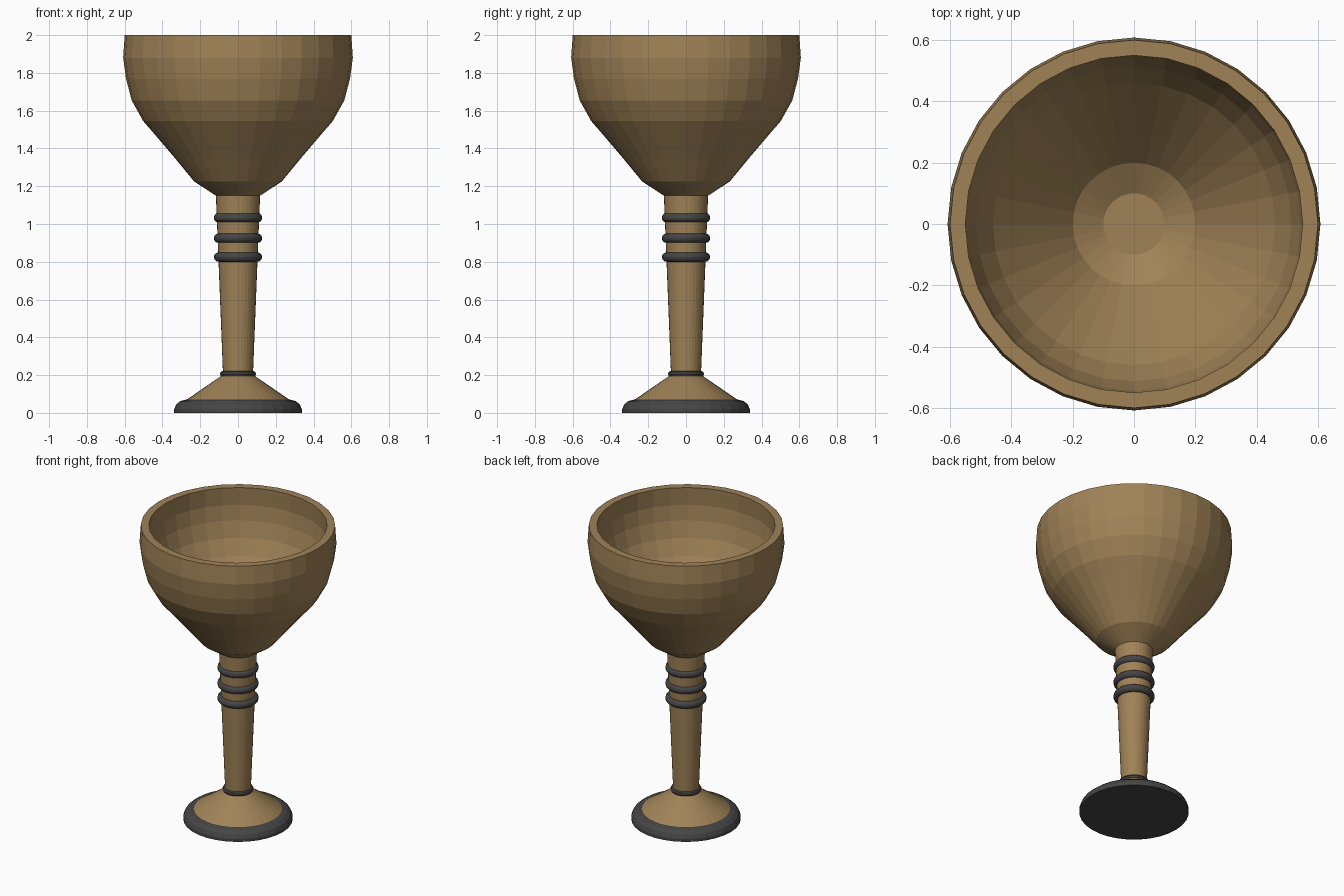
import bpy
import math

if "Cube" in bpy.data.objects:
    bpy.data.objects.remove(bpy.data.objects["Cube"])

SIDES = 32


def material(name, rgb):
    m = bpy.data.materials.new(name)
    m.diffuse_color = (*rgb, 1.0)
    m.use_nodes = True
    m.node_tree.nodes["Principled BSDF"].inputs["Base Color"].default_value = m.diffuse_color
    return m


bronze = material("bronze brown", (0.35, 0.225, 0.095))
dark = material("dark grey", (0.06, 0.06, 0.062))


def lathe(name, profile, mat, closed=False):
    """Revolve (radius, z) points around z; a radius of 0 becomes a pole."""
    verts, rows, faces = [], [], []
    for r, z in profile:
        start = len(verts)
        if r == 0:
            verts.append((0, 0, z))
            rows.append([start] * SIDES)
        else:
            for j in range(SIDES):
                a = 2 * math.pi * j / SIDES
                verts.append((r * math.cos(a), r * math.sin(a), z))
            rows.append(list(range(start, start + SIDES)))
    pairs = list(zip(rows, rows[1:]))
    if closed:
        pairs.append((rows[-1], rows[0]))
    for low, high in pairs:
        for j in range(SIDES):
            k = (j + 1) % SIDES
            quad = [low[j], low[k], high[k], high[j]]
            faces.append(list(dict.fromkeys(quad)))
    mesh = bpy.data.meshes.new(name)
    mesh.from_pydata(verts, [], faces)
    mesh.materials.append(mat)
    obj = bpy.data.objects.new(name, mesh)
    bpy.context.collection.objects.link(obj)
    return obj


def ring(name, z, major, minor_r, minor_z, steps=12):
    pts = []
    for i in range(steps):
        a = 2 * math.pi * i / steps
        pts.append((major + minor_r * math.cos(a), z + minor_z * math.sin(a)))
    return lathe(name, pts, dark, closed=True)


# Foot cone, stem, and hollow bowl as one turned profile
lathe("goblet_body", [
    (0.275, 0.068), (0.09, 0.195), (0.08, 0.22), (0.117, 1.15),
    (0.232, 1.225), (0.335, 1.35), (0.42, 1.45), (0.502, 1.545),
    (0.563, 1.655), (0.593, 1.77), (0.608, 1.88), (0.60, 2.0),
    (0.55, 2.0), (0.556, 1.88), (0.543, 1.78), (0.513, 1.675),
    (0.46, 1.575), (0.38, 1.475), (0.295, 1.37), (0.20, 1.255),
    (0.10, 1.20), (0, 1.20),
], bronze)

# Dark rounded base rim
lathe("base_rim", [
    (0, 0), (0.338, 0), (0.338, 0.02), (0.327, 0.045),
    (0.305, 0.063), (0.275, 0.07), (0.26, 0.07),
], dark)

# Three rings on the upper stem and a collar above the foot
for i, z in enumerate((0.825, 0.925, 1.033)):
    ring(f"stem_ring_{i + 1}", z, 0.103, 0.025, 0.025)
ring("foot_collar", 0.207, 0.08, 0.016, 0.015, 8)
